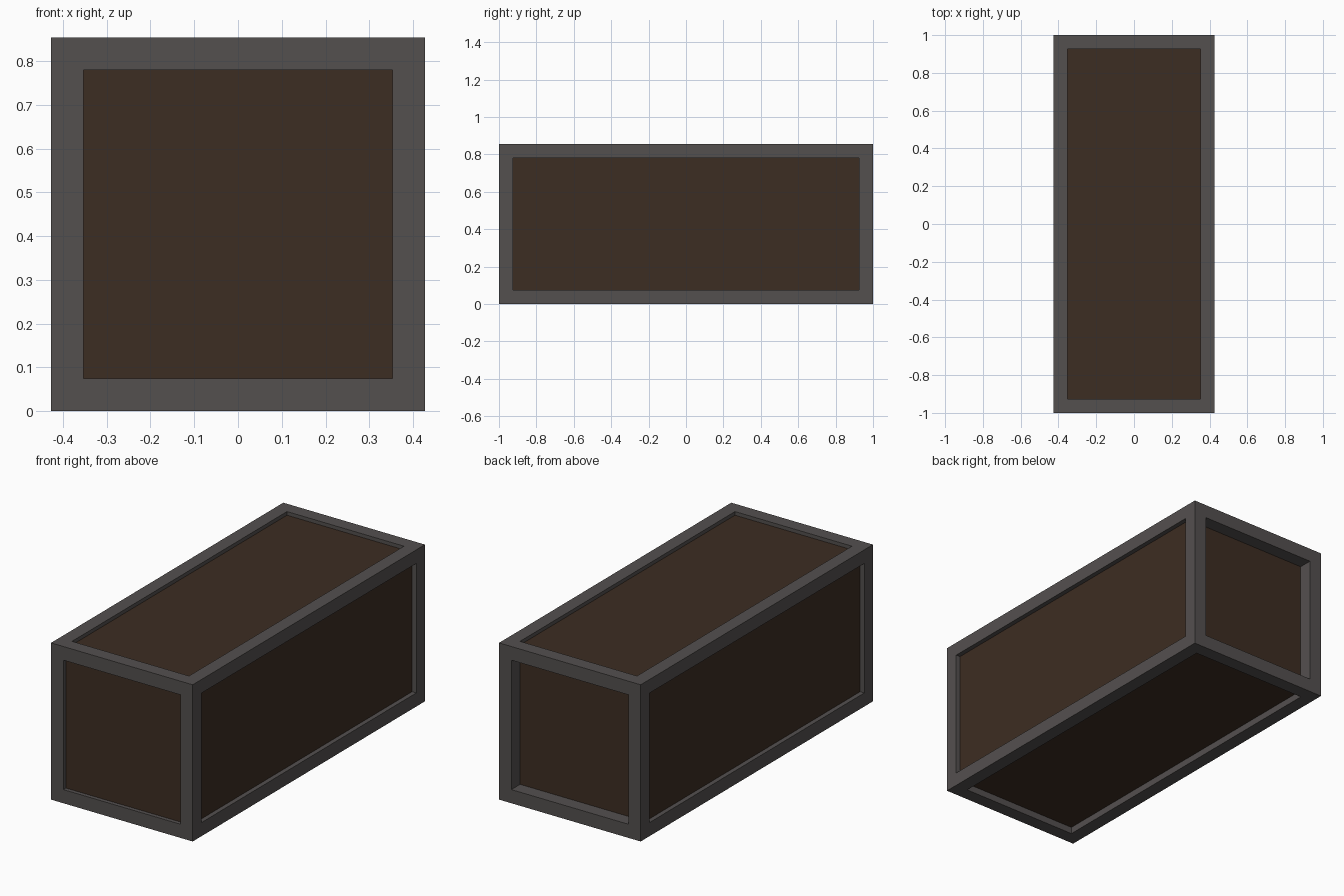
import bpy, bmesh
from mathutils import Vector

if "Cube" in bpy.data.objects:
    bpy.data.objects.remove(bpy.data.objects["Cube"])

W, L, H = 0.854, 2.0, 0.854   # outer size
BAR = 0.105                   # frame bar width


def material(name, rgb):
    m = bpy.data.materials.new(name)
    m.diffuse_color = (*rgb, 1)
    m.use_nodes = True
    m.node_tree.nodes["Principled BSDF"].inputs["Base Color"].default_value = m.diffuse_color
    return m


frame_mat = material("dark grey metal", (0.088, 0.080, 0.078))
panel_mat = material("dark brown wood", (0.046, 0.026, 0.016))

# Panel recess depth for each face direction
recess = {(1, 0, 0): 0.025, (-1, 0, 0): 0.025, (0, -1, 0): 0.022,
          (0, 1, 0): 0.075, (0, 0, 1): 0.02, (0, 0, -1): 0.037}

# Outer box of the crate
bm = bmesh.new()
bmesh.ops.create_cube(bm, size=1)
bmesh.ops.scale(bm, vec=(W, L, H), verts=bm.verts)
bmesh.ops.translate(bm, vec=(0, 0, H / 2), verts=bm.verts)
bm.normal_update()

# Inset every side to leave the frame, then sink the panel straight in
for side in list(bm.faces):
    n = side.normal.copy()
    bmesh.ops.inset_individual(bm, faces=[side], thickness=BAR, depth=0)
    panel = bmesh.ops.extrude_discrete_faces(bm, faces=[side])["faces"][0]
    depth = recess[tuple(round(c) for c in n)]
    bmesh.ops.translate(bm, vec=-n * depth, verts=panel.verts)
    panel.material_index = 1

mesh = bpy.data.meshes.new("crate")
bm.to_mesh(mesh)
bm.free()
mesh.materials.append(frame_mat)
mesh.materials.append(panel_mat)
crate = bpy.data.objects.new("crate", mesh)
bpy.context.collection.objects.link(crate)
